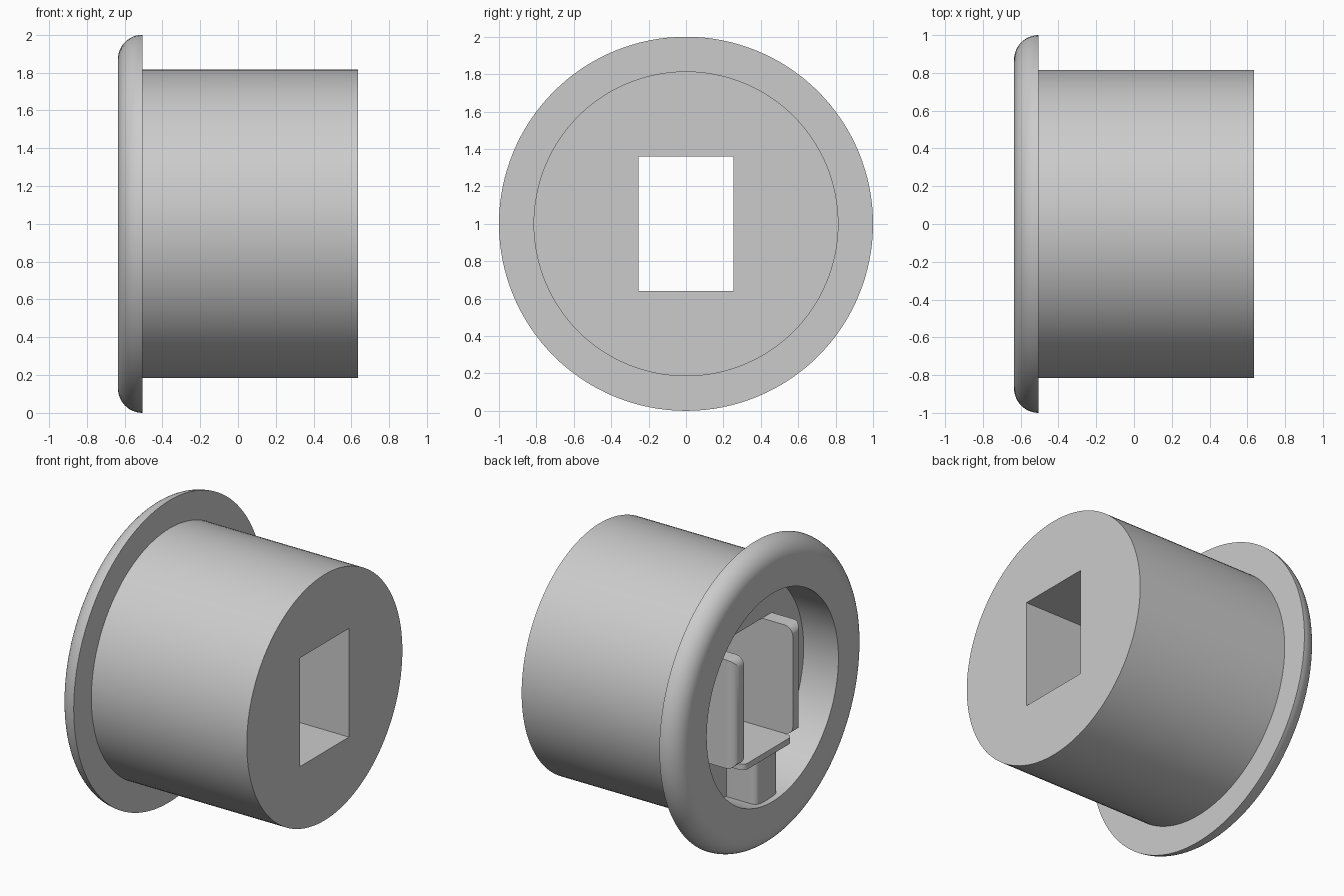
import bpy, bmesh, math
from mathutils import Vector, Matrix

if "Cube" in bpy.data.objects:
    bpy.data.objects.remove(bpy.data.objects["Cube"], do_unlink=True)

grey = bpy.data.materials.new("plain_grey")
grey.use_nodes = True
colour = (0.6, 0.6, 0.6, 1)
grey.diffuse_color = colour
grey.node_tree.nodes["Principled BSDF"].inputs["Base Color"].default_value = colour

# Main dimensions, measured along and around the x axis
BACK, FLOOR, STEP, TIP = -0.635, -0.38, -0.505, 0.635
BODY_R, FLANGE_R, BORE_R, ROUND = 0.815, 1.0, 0.69, 0.13
HOLE_Y, HOLE_Z, PLATE_X = 0.255, 0.36, -0.605


def finish(name, bm):
    bmesh.ops.recalc_face_normals(bm, faces=bm.faces)
    mesh = bpy.data.meshes.new(name)
    bm.to_mesh(mesh)
    bm.free()
    ob = bpy.data.objects.new(name, mesh)
    bpy.context.collection.objects.link(ob)
    mesh.materials.append(grey)
    return ob


def smooth(ob):
    bpy.ops.object.select_all(action='DESELECT')
    ob.select_set(True)
    bpy.context.view_layer.objects.active = ob
    bpy.ops.object.shade_smooth_by_angle(angle=math.radians(30))


def block(name, lo, hi, rule=None, radius=0.05):
    """Box between two corners, rounding the edges whose midpoint fits the rule."""
    lo, hi = Vector(lo), Vector(hi)
    bm = bmesh.new()
    bmesh.ops.create_cube(bm, size=1)
    bm.transform(Matrix.Translation((lo + hi) / 2) @ Matrix.Diagonal((*(hi - lo), 1)))
    if rule:
        edges = [e for e in bm.edges
                 if rule((e.verts[0].co + e.verts[1].co) / 2,
                         e.verts[0].co - e.verts[1].co)]
        bmesh.ops.bevel(bm, geom=edges, offset=radius, segments=6,
                        profile=0.5, affect='EDGES')
    return finish(name, bm)


# Turned body: bore floor, bore wall, rounded flange, plain barrel
arc = [math.radians(90 * i / 12) for i in range(13)]
profile = [(FLOOR, 0), (FLOOR, BORE_R), (BACK, BORE_R)]
profile += [(STEP - ROUND * math.cos(a), FLANGE_R - ROUND + ROUND * math.sin(a)) for a in arc]
profile += [(STEP, BODY_R), (TIP, BODY_R), (TIP, 0)]
bm = bmesh.new()
verts = [bm.verts.new((x, 0, 1 + r)) for x, r in profile]
edges = [bm.edges.new(pair) for pair in zip(verts, verts[1:])]
bmesh.ops.spin(bm, geom=verts + edges, cent=(0, 0, 1), axis=(1, 0, 0),
               angle=math.tau, steps=128, use_duplicate=False)
bmesh.ops.remove_doubles(bm, verts=bm.verts, dist=0.0005)
body = finish("flanged_body", bm)

# Rectangular hole through the barrel
cutter = block("hole_cutter", (-1, -HOLE_Y, 1 - HOLE_Z), (1, HOLE_Y, 1 + HOLE_Z))
cutter.hide_render = True
cut = body.modifiers.new("hole", 'BOOLEAN')
cut.operation, cut.solver, cut.object = 'DIFFERENCE', 'EXACT', cutter
bpy.context.view_layer.objects.active = body
bpy.ops.object.modifier_apply(modifier=cut.name)
bpy.data.objects.remove(cutter, do_unlink=True)
smooth(body)

# Side plates beside the hole, rounded at the free end
for side, name in ((1, "back_plate"), (-1, "front_plate")):
    inner, outer = side * HOLE_Y, side * (HOLE_Y + 0.1)

    def free_end(mid, along, inner=inner):
        return mid.x < PLATE_X + 0.01 and abs(mid.y - inner) > 0.01

    smooth(block(name, (PLATE_X, min(inner, outer), 1 - HOLE_Z),
                 (FLOOR + 0.02, max(inner, outer), 1 + HOLE_Z), free_end, 0.06))

# Shelf under the hole, with rounded front corners
smooth(block("lower_shelf", (PLATE_X, -HOLE_Y, 1 - HOLE_Z - 0.04),
             (FLOOR + 0.02, HOLE_Y, 1 - HOLE_Z),
             lambda mid, along: mid.x < PLATE_X + 0.01 and abs(along.z) > 0.01, 0.04))

# Leg carrying the shelf down to the bore wall
smooth(block("shelf_leg", (PLATE_X + 0.01, -0.12, 0.3),
             (FLOOR + 0.02, 0.12, 1 - HOLE_Z - 0.02),
             lambda mid, along: mid.x < PLATE_X + 0.02 and abs(along.z) > 0.01, 0.04))
